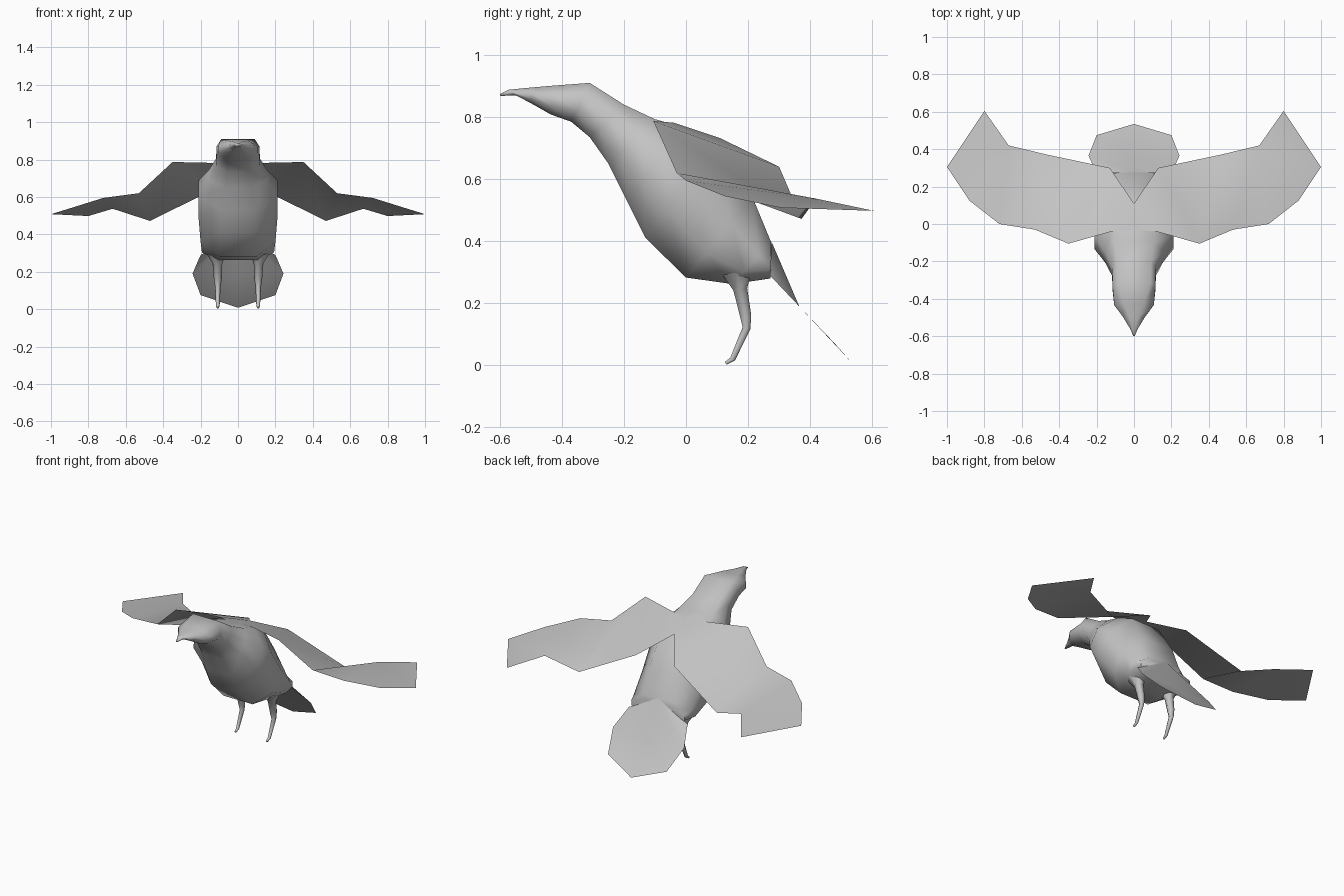
import bpy, bmesh, math
from mathutils import Vector

if "Cube" in bpy.data.objects:
    bpy.data.objects.remove(bpy.data.objects["Cube"])

grey = bpy.data.materials.new("plumage_grey")
grey.diffuse_color = (0.55, 0.55, 0.55, 1)
grey.use_nodes = True
grey.node_tree.nodes["Principled BSDF"].inputs["Base Color"].default_value = grey.diffuse_color


def make(name, verts, faces, mirror=False, solid=False, angle=75):
    """Mesh object with smooth shading and an optional mirror across x."""
    me = bpy.data.meshes.new(name)
    me.from_pydata(verts, [], faces)
    if solid:
        bm = bmesh.new()
        bm.from_mesh(me)
        bmesh.ops.recalc_face_normals(bm, faces=bm.faces)
        bm.to_mesh(me)
        bm.free()
    me.shade_smooth()
    me.set_sharp_from_angle(angle=math.radians(angle))
    me.materials.append(grey)
    ob = bpy.data.objects.new(name, me)
    bpy.context.collection.objects.link(ob)
    if mirror:
        mod = ob.modifiers.new("mirror", 'MIRROR')
        mod.use_axis[0] = True
        mod.merge_threshold = 0.001
    return ob


def loft(name, rings, mirror=False):
    """Skin a list of equal-length rings and cap both ends."""
    n = len(rings[0])
    verts = [v for r in rings for v in r]
    faces = [tuple(range(n)), tuple((len(rings) - 1) * n + k for k in range(n))]
    for i in range(len(rings) - 1):
        for k in range(n):
            j = (k + 1) % n
            faces.append((i * n + k, i * n + j, (i + 1) * n + j, (i + 1) * n + k))
    return make(name, verts, faces, mirror, True)


# Body with head and beak:
# top (y, z), bottom (y, z), half width, flat share at top and bottom
sections = [
    ((-.600, .874), (-.598, .868), .004, .5, .5),
    ((-.572, .888), (-.548, .870), .018, .4, .5),
    ((-.500, .895), (-.495, .842), .058, .4, .5),
    ((-.430, .901), (-.435, .808), .106, .5, .5),
    ((-.310, .910), (-.370, .785), .115, .78, .5),
    ((-.200, .840), (-.310, .735), .117, .78, .5),
    ((-.100, .793), (-.250, .650), .155, .7, .45),
    ((.000, .765), (-.190, .530), .212, .52, .42),
    ((.100, .720), (-.130, .410), .212, .45, .45),
    ((.215, .540), (.000, .283), .200, .5, .5),
    ((.273, .400), (.150, .262), .193, .5, .55),
    ((.276, .370), (.272, .280), .180, .5, .6),
]
rings = []
for (ty, tz), (by, bz), w, qt, qb in sections:
    ring = []
    for sx, s in ((qt, 1), (1, .35), (1, -.4), (qb, -1),
                  (-qb, -1), (-1, -.4), (-1, .35), (-qt, 1)):
        t = (s + 1) / 2
        ring.append((sx * w, by + (ty - by) * t, bz + (tz - bz) * t))
    rings.append(ring)
loft("body", rings)

# Wings: one sheet joined across the back
wing = [
    (0, -.03, .773), (.12, -.04, .782), (.35, -.105, .787), (.53, -.03, .62),
    (.72, 0, .595), (.88, .125, .545), (1, .305, .508), (.80, .605, .498),
    (.67, .42, .537), (.47, .372, .472), (.13, .30, .64), (0, .11, .732),
]
make("wings", wing, [(0, 1, 11), (1, 10, 11), (1, 2, 10), (2, 9, 10),
                     (2, 3, 9), (3, 8, 9), (3, 4, 8), (4, 5, 8),
                     (5, 6, 8), (6, 7, 8)], mirror=True)

# Tail: cupped root and flat fan
tail = [
    (0, .275, .40), (.20, .27, .29), (.243, .365, .19), (.20, .475, .075),
    (0, .535, .008), (0, .365, .19),
]
make("tail", tail, [(0, 5, 2), (0, 2, 1), (5, 4, 3, 2)], mirror=True)


# Legs: tapered tubes through thigh, ankle and foot
def tube(name, path):
    rings = []
    for i, (p, r) in enumerate(path):
        a = Vector(path[max(i - 1, 0)][0])
        b = Vector(path[min(i + 1, len(path) - 1)][0])
        d = (b - a).normalized()
        side = Vector((1, 0, 0))
        up = d.cross(side).normalized()
        rings.append([Vector(p) + r * (math.cos(k * math.tau / 6) * side +
                                       math.sin(k * math.tau / 6) * up)
                      for k in range(6)])
    loft(name, rings, mirror=True)


tube("legs", [((.115, .165, .30), .055), ((.11, .175, .245), .026),
              ((.108, .192, .16), .021), ((.108, .195, .12), .015),
              ((.108, .150, .020), .010), ((.108, .128, .007), .006)])
